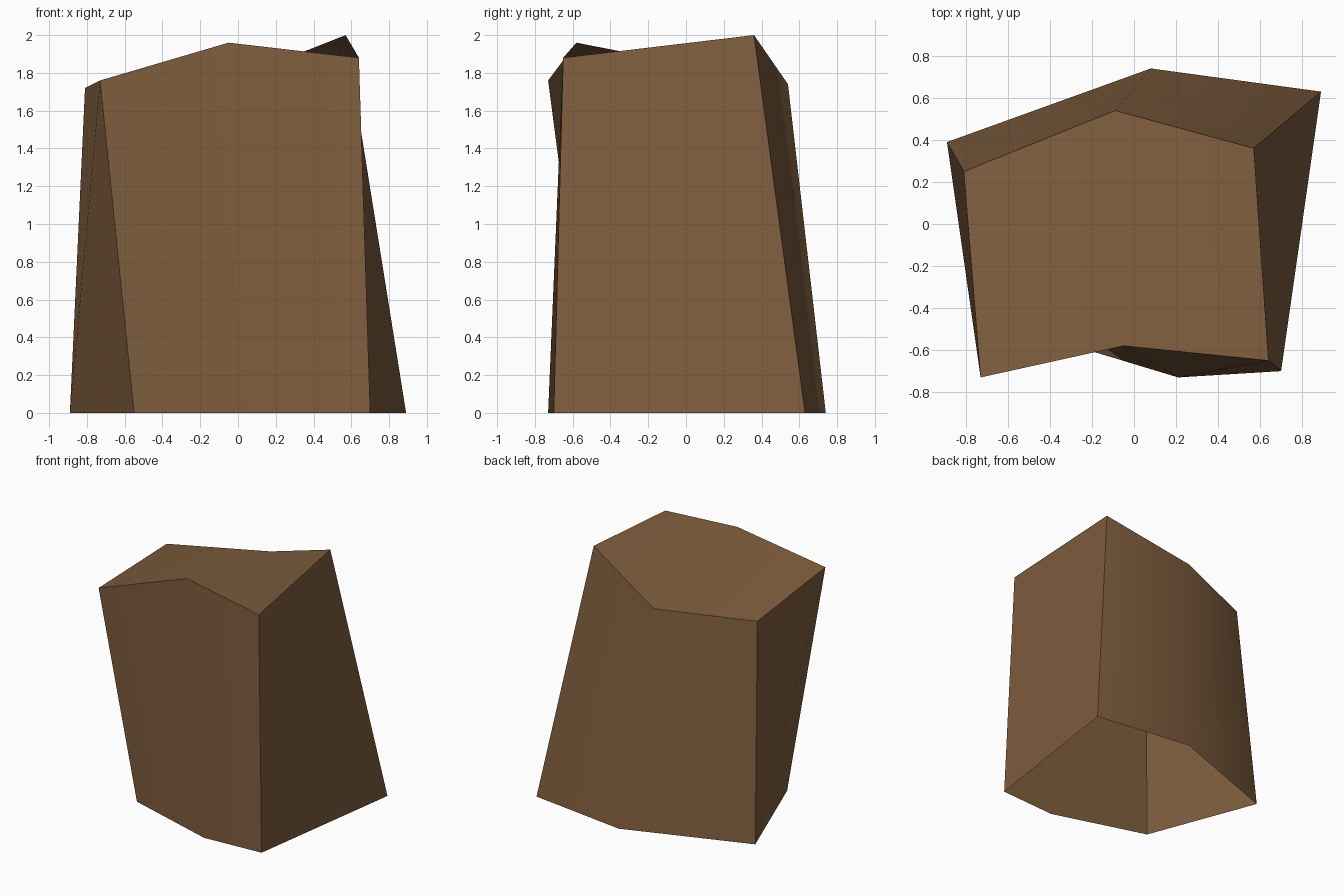
import bpy
import math

if "Cube" in bpy.data.objects:
    bpy.data.objects.remove(bpy.data.objects["Cube"])

# One rough tapered block: an open-bottomed shell with a crooked six-sided outline
top = [(-0.81, 0.25, 1.72), (-0.09, 0.54, 1.74), (0.57, 0.36, 2.0),
       (0.64, -0.65, 1.88), (-0.05, -0.58, 1.96), (-0.73, -0.73, 1.76)]
base = [(-0.89, 0.39, 0), (0.08, 0.74, 0), (0.89, 0.63, 0),
        (0.70, -0.70, 0), (0.21, -0.73, 0), (-0.55, -0.50, 0)]
n = len(top)

# Side walls, then the folded top made of two quads
faces = [(i, (i + 1) % n, n + (i + 1) % n, n + i) for i in range(n)]
faces += [(0, 5, 4, 1), (1, 4, 3, 2)]

mesh = bpy.data.meshes.new("rough_block")
mesh.from_pydata(top + base, [], faces)
mesh.update()
block = bpy.data.objects.new("rough_block", mesh)
bpy.context.collection.objects.link(block)

# Single brown colour
brown = bpy.data.materials.new("earth_brown")
brown.diffuse_color = (0.21, 0.11, 0.047, 1)
brown.use_nodes = True
brown.node_tree.nodes["Principled BSDF"].inputs["Base Color"].default_value = brown.diffuse_color
mesh.materials.append(brown)

# Soft bends on the walls, sharp corners elsewhere
bpy.context.view_layer.objects.active = block
block.select_set(True)
bpy.ops.object.shade_smooth_by_angle(angle=math.radians(40))
